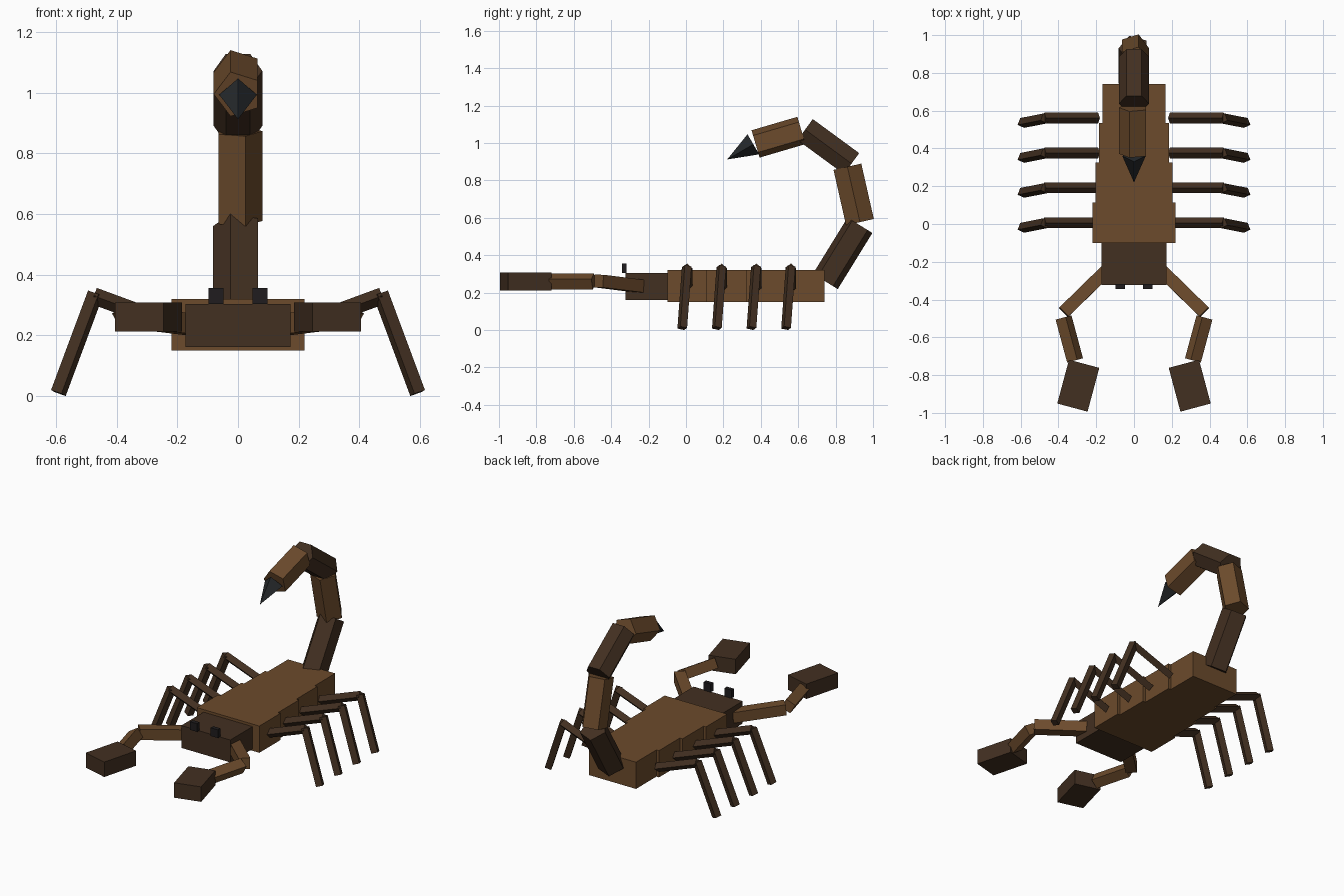
import bpy, bmesh, math
from mathutils import Vector, Matrix

if "Cube" in bpy.data.objects:
    bpy.data.objects.remove(bpy.data.objects["Cube"])


def material(name, rgb):
    m = bpy.data.materials.new(name)
    m.diffuse_color = (*rgb, 1)
    m.use_nodes = True
    m.node_tree.nodes["Principled BSDF"].inputs["Base Color"].default_value = m.diffuse_color
    return m


BROWN = material("brown_shell", (0.15, 0.07, 0.025))
DARK = material("dark_shell", (0.055, 0.029, 0.015))
STING = material("sting_black", (0.018, 0.021, 0.023))
EYE = material("eye_black", (0.014, 0.012, 0.013))


def finish(bm, name, mat):
    bmesh.ops.recalc_face_normals(bm, faces=bm.faces)
    me = bpy.data.meshes.new(name)
    bm.to_mesh(me)
    bm.free()
    me.materials.append(mat)
    ob = bpy.data.objects.new(name, me)
    bpy.context.collection.objects.link(ob)
    return ob


def box(name, centre, size, mat, turn=0):
    bm = bmesh.new()
    bmesh.ops.create_cube(bm, size=1, matrix=Matrix.LocRotScale(
        Vector(centre), Matrix.Rotation(turn, 3, 'Z'), Vector(size)))
    return finish(bm, name, mat)


def limb(name, a, b, r, mat, sides=4, phase=0, r_end=None):
    """Straight prism (or cone) with flat sides from a to b."""
    a, b = Vector(a), Vector(b)
    d = b - a
    spin = Vector((0, 0, 1)).rotation_difference(d).to_matrix()
    bm = bmesh.new()
    rings = []
    for p, rad in ((a, r), (b, r if r_end is None else r_end)):
        ring = []
        for i in range(sides if rad else 1):
            t = phase + math.tau * i / sides
            ring.append(bm.verts.new(p + spin @ Vector((rad * math.cos(t), rad * math.sin(t), 0))))
        rings.append(ring)
    low, high = rings
    bm.faces.new(low)
    if len(high) > 1:
        bm.faces.new(high)
    for i in range(sides):
        j = (i + 1) % sides
        if len(high) > 1:
            bm.faces.new((low[i], low[j], high[j], high[i]))
        else:
            bm.faces.new((low[i], low[j], high[0]))
    return finish(bm, name, mat)


# Stepped body and head
edges = (-0.10, 0.113, 0.325, 0.535, 0.74)
for i, half in enumerate((0.22, 0.203, 0.184, 0.166)):
    y0, y1 = edges[i], edges[i + 1]
    box(f"body_segment_{i + 1}", (0, (y0 + y1) / 2, 0.235), (2 * half, y1 - y0, 0.17), BROWN)
box("head", (0, -0.211, 0.233), (0.345, 0.226, 0.142), DARK)

for s, side in ((1, "right"), (-1, "left")):
    box(f"eye_{side}", (s * 0.073, -0.33, 0.33), (0.05, 0.026, 0.052), EYE)

    # Arm and pincer
    limb(f"upper_arm_{side}", (s * 0.15, -0.25, 0.235), (s * 0.372, -0.467, 0.262), 0.048, BROWN)
    limb(f"forearm_{side}", (s * 0.373, -0.495, 0.26), (s * 0.312, -0.722, 0.26), 0.045, BROWN)
    box(f"pincer_{side}", (s * 0.295, -0.856, 0.26), (0.166, 0.24, 0.095), DARK, s * math.radians(15))

    # Four walking legs
    for i in range(4):
        y = 0.006 + 0.185 * i
        limb(f"upper_leg_{i + 1}_{side}", (s * 0.19, y, 0.225), (s * 0.475, y, 0.33), 0.028, DARK)
        limb(f"lower_leg_{i + 1}_{side}", (s * 0.47, y - 0.002, 0.338),
             (s * 0.592, y - 0.026, 0.01), 0.028, DARK)

# Curled tail
tail = (
    ((0.745, 0.26), (0.93, 0.56), 5, math.pi, 0.082, DARK),
    ((0.93, 0.577), (0.863, 0.873), 5, 0, 0.08, BROWN),
    ((0.885, 0.89), (0.637, 1.072), 6, 0, 0.08, DARK),
    ((0.617, 1.067), (0.372, 0.995), 5, math.pi, 0.08, BROWN),
)
for i, (a, b, sides, phase, r, mat) in enumerate(tail):
    limb(f"tail_segment_{i + 1}", (0, *a), (0, *b), r, mat, sides, phase)
limb("tail_sting", (0, 0.36, 0.993), (0, 0.22, 0.912), 0.062, STING, r_end=0)
